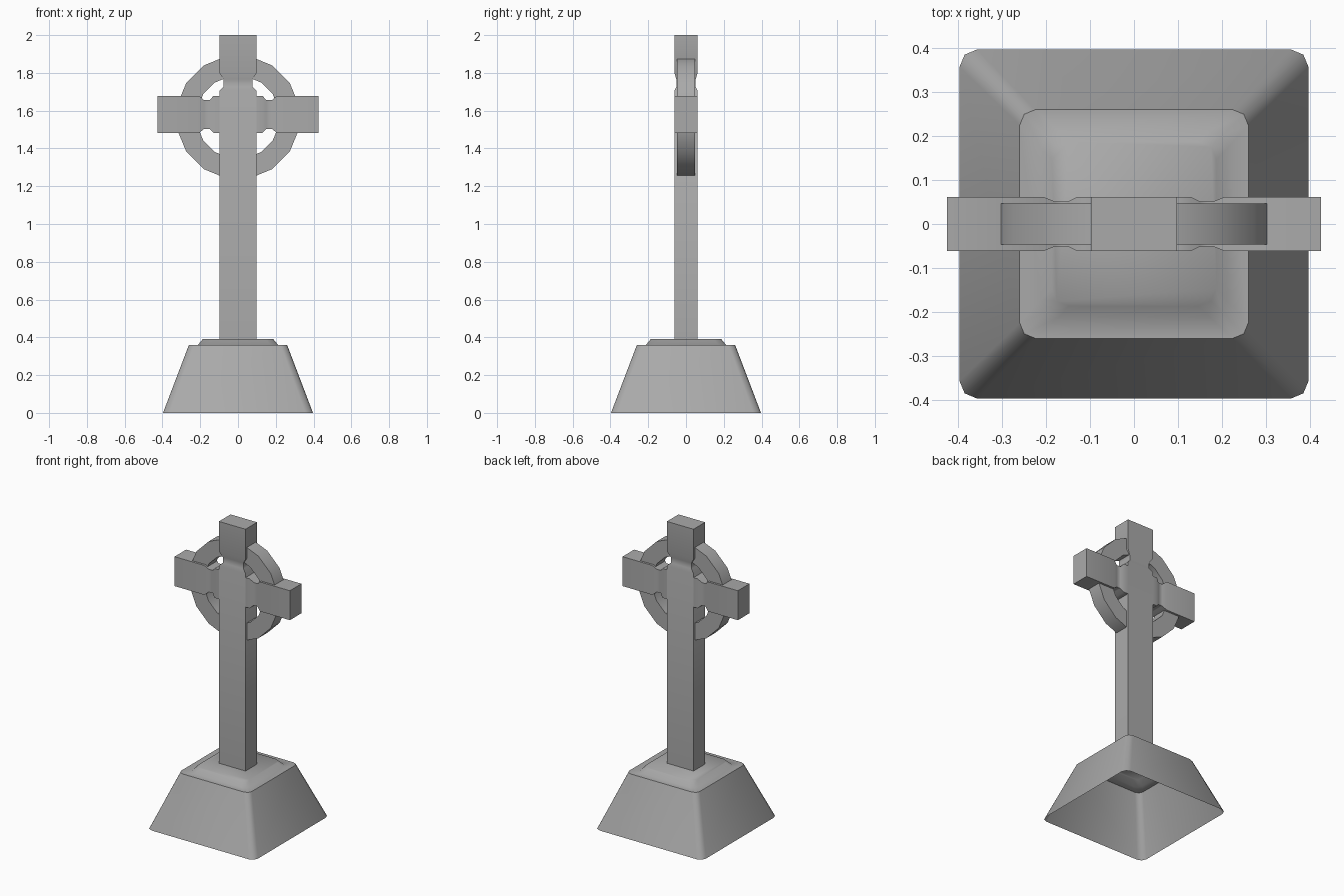
import bpy, bmesh, math

cube = bpy.data.objects.get("Cube")
if cube:
    bpy.data.objects.remove(cube, do_unlink=True)

stone = bpy.data.materials.new("grey stone")
stone.use_nodes = True
stone.diffuse_color = (0.4, 0.4, 0.4, 1)
stone.node_tree.nodes["Principled BSDF"].inputs["Base Color"].default_value = (0.4, 0.4, 0.4, 1)


def loft(name, sections, cap=False, closed=False):
    """Skin a list of equal-length point loops; cap the last, or join it to the first."""
    bm = bmesh.new()
    loops = [[bm.verts.new(p) for p in s] for s in sections]
    pairs = list(zip(loops, loops[1:]))
    if closed:
        pairs.append((loops[-1], loops[0]))
    for a, b in pairs:
        n = len(a)
        for i in range(n):
            j = (i + 1) % n
            bm.faces.new((a[i], a[j], b[j], b[i]))
    if cap:
        bm.faces.new(loops[-1])
    bmesh.ops.recalc_face_normals(bm, faces=bm.faces)
    mesh = bpy.data.meshes.new(name)
    bm.to_mesh(mesh)
    bm.free()
    mesh.materials.append(stone)
    obj = bpy.data.objects.new(name, mesh)
    bpy.context.collection.objects.link(obj)
    bpy.ops.object.select_all(action='DESELECT')
    obj.select_set(True)
    bpy.context.view_layer.objects.active = obj
    bpy.ops.object.shade_smooth_by_angle(angle=math.radians(50))
    return obj


def rounded_square(half, radius, z):
    """Square outline with two-segment rounded corners."""
    points = []
    for q in range(4):
        mid = math.radians(45 + 90 * q)
        cx = math.copysign(half - radius, math.cos(mid))
        cy = math.copysign(half - radius, math.sin(mid))
        for k in range(3):
            a = math.radians(90 * q + 45 * k)
            points.append((cx + radius * math.cos(a), cy + radius * math.sin(a), z))
    return points


def rectangle(w, d):
    return [(-w, -d), (w, -d), (w, d), (-w, d)]


# Stepped plinth, open underneath
loft("plinth", [rounded_square(*s) for s in (
    (0.397, 0.04, 0), (0.26, 0.035, 0.36),
    (0.212, 0.04, 0.36), (0.187, 0.04, 0.39))], cap=True)

# Shaft and arms share a full and a necked cross-section
W, D = 0.098, 0.061
FULL, NECK = (W, D), (0.076, 0.051)
CROSS_Z, RING_Z = 1.58, 1.565

shaft_stations = [(0.39, FULL), (1.705, FULL), (1.727, NECK),
                  (1.765, NECK), (1.80, FULL), (2.0, FULL)]
loft("shaft", [[(x, y, z) for x, y in rectangle(*s)]
               for z, s in shaft_stations], cap=True)

arm_stations = [(W, FULL), (0.13, FULL), (0.15, NECK),
                (0.18, NECK), (0.205, FULL), (0.425, FULL)]
for side, name in ((1, "left_arm"), (-1, "right_arm")):
    loft(name, [[(side * x, y, CROSS_Z + h) for h, y in rectangle(*s)]
                for x, s in arm_stations], cap=True)

# Sixteen-sided ring around the crossing
ring = []
for i in range(16):
    a = math.tau * (i + 0.5) / 16
    ring.append([((0.275 + r) * math.cos(a), y, RING_Z + (0.275 + r) * math.sin(a))
                 for r, y in rectangle(0.054, 0.047)])
loft("ring", ring, closed=True)
